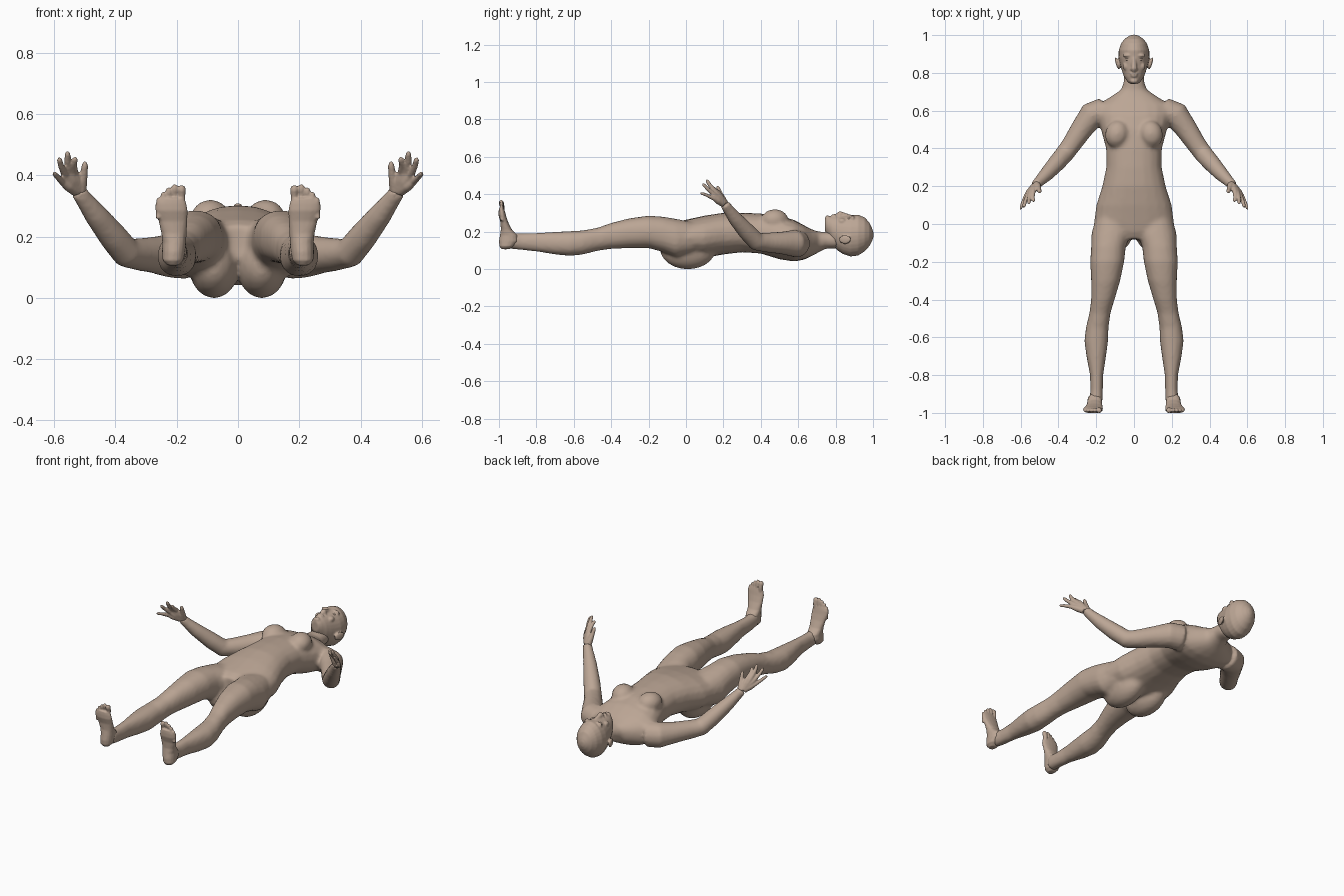
import bpy, bmesh, math
from mathutils import Vector, Matrix

skin = bpy.data.materials.new("skin")
skin.diffuse_color = (0.50, 0.38, 0.30, 1)


def skin_rings(bm, rings):
    """Bridge a list of rings of points and cap both ends."""
    vs = [[bm.verts.new(p) for p in ring] for ring in rings]
    n = len(vs[0])
    for a, b in zip(vs, vs[1:]):
        for i in range(n):
            bm.faces.new((a[i], a[(i + 1) % n], b[(i + 1) % n], b[i]))
    bm.faces.new(vs[0][::-1])
    bm.faces.new(vs[-1])


def oval(n, power=1.0):
    """Unit oval; power below 1 makes it boxier."""
    out = []
    for i in range(n):
        a = 2 * math.pi * i / n
        c, s = math.cos(a), math.sin(a)
        out.append((math.copysign(abs(c) ** power, c), math.copysign(abs(s) ** power, s)))
    return out


def loft_y(bm, stations, side=1, n=20, power=0.9):
    """Sections across y: (x, y, half width, z low, z high)."""
    skin_rings(bm, [[(side * (x + c * w), y, (lo + hi) / 2 + s * (hi - lo) / 2)
                     for c, s in oval(n, power)] for x, y, w, lo, hi in stations])


def loft_z(bm, stations, side=1, n=16):
    """Sections across z: (x, z, half width, y low, y high)."""
    skin_rings(bm, [[(side * (x + c * w), (lo + hi) / 2 + s * (hi - lo) / 2, z)
                     for c, s in oval(n, 0.9)] for x, z, w, lo, hi in stations])


def tube(bm, stations, side=1, n=14):
    """Round limb along a path of (x, y, z, radius)."""
    pts = [Vector(s[:3]) for s in stations]
    rings = []
    for i, p in enumerate(pts):
        t = (pts[min(i + 1, len(pts) - 1)] - pts[max(i - 1, 0)]).normalized()
        u = t.cross(Vector((0.3, 0.5, 0.8))).normalized()
        v = t.cross(u)
        ring = [p + (u * c + v * s) * stations[i][3] for c, s in oval(n)]
        rings.append([(side * q.x, q.y, q.z) for q in ring])
    skin_rings(bm, rings)


def ball(bm, centre, radii, side=1, tilt=0):
    m = (Matrix.Translation((side * centre[0], centre[1], centre[2]))
         @ Matrix.Rotation(side * tilt, 4, 'Z') @ Matrix.Diagonal((*radii, 1)))
    bmesh.ops.create_uvsphere(bm, u_segments=20, v_segments=12, radius=1, matrix=m)


def finish(name, bm, voxel=0, relax=0):
    """Make an object, optionally fusing its overlapping volumes."""
    bmesh.ops.recalc_face_normals(bm, faces=bm.faces)
    me = bpy.data.meshes.new(name)
    bm.to_mesh(me)
    bm.free()
    me.materials.append(skin)
    ob = bpy.data.objects.new(name, me)
    bpy.context.collection.objects.link(ob)
    if voxel:
        r = ob.modifiers.new("fuse", 'REMESH')
        r.mode = 'VOXEL'
        r.voxel_size = voxel
        r.use_smooth_shade = True
        s = ob.modifiers.new("relax", 'SMOOTH')
        s.factor = 0.5
        s.iterations = relax
    return ob


# Body: trunk, neck, legs and arms fused together
bm = bmesh.new()
loft_y(bm, [(0, -.08, .11, .13, .235), (0, -.04, .185, .08, .255), (0, 0, .213, .07, .264),
            (0, .1, .2, .06, .286), (0, .2, .168, .078, .301), (0, .3, .147, .09, .302),
            (0, .4, .148, .083, .297), (0, .5, .175, .052, .285), (0, .58, .2, .04, .262),
            (0, .63, .195, .05, .235), (0, .67, .13, .068, .213), (0, .71, .07, .09, .2),
            (0, .75, .055, .11, .2), (0, .81, .052, .11, .2)])
for s in (1, -1):
    # legs
    loft_y(bm, [(.11, .04, .09, .08, .25), (.12, -.05, .105, .06, .268), (.135, -.12, .092, .09, .28),
                (.142, -.2, .09, .112, .286), (.15, -.3, .077, .112, .272), (.165, -.4, .062, .108, .247),
                (.18, -.47, .056, .098, .222), (.195, -.55, .06, .078, .207), (.2, -.62, .063, .07, .203),
                (.2, -.7, .052, .078, .199), (.198, -.8, .035, .094, .193),
                (.198, -.88, .033, .102, .19), (.202, -.95, .035, .11, .195)], s)
    # arms
    tube(bm, [(.16, .595, .135, .075), (.225, .575, .138, .072), (.275, .505, .14, .06),
              (.325, .43, .142, .053), (.365, .375, .148, .05), (.408, .325, .2, .047),
              (.462, .265, .268, .039), (.505, .222, .325, .029), (.522, .206, .35, .027)], s)
    # buttocks and chest
    ball(bm, (.078, .01, .108), (.084, .15, .109), s)
    ball(bm, (.09, .475, .262), (.063, .073, .058), s, 0.25)
finish("body", bm, .011, 4)

# Head: skull, brow, nose, lips and ears fused together
bm = bmesh.new()
loft_y(bm, [(0, .742, .022, .205, .268), (0, .755, .036, .18, .28), (0, .78, .053, .135, .284),
            (0, .81, .064, .1, .285), (0, .84, .072, .08, .286), (0, .88, .082, .067, .288),
            (0, .92, .081, .072, .291), (0, .955, .069, .095, .276), (0, .98, .05, .122, .25),
            (0, .995, .028, .15, .218), (0, 1.002, .01, .17, .198)], n=28, power=1)
tube(bm, [(0, .885, .278, .011), (0, .85, .287, .013), (0, .823, .295, .016), (0, .812, .287, .014)])
ball(bm, (0, .795, .284), (.021, .006, .011))
ball(bm, (0, .783, .283), (.018, .006, .010))
ball(bm, (0, .757, .272), (.021, .014, .015))
for s in (1, -1):
    ball(bm, (.011, .82, .285), (.009, .009, .011), s)
    ball(bm, (.034, .892, .272), (.026, .009, .016), s)
    ball(bm, (.04, .835, .256), (.02, .022, .016), s)
    ball(bm, (.088, .85, .158), (.009, .034, .024), s, -0.3)
finish("head", bm, .005, 3)

# Eyes
bm = bmesh.new()
for s in (1, -1):
    ball(bm, (.032, .872, .267), (.014, .008, .012), s)
for f in bm.faces:
    f.smooth = True
finish("eyes", bm)

# Hands: palm, four fingers and thumb
bm = bmesh.new()
fingers = [((.534, .172, .408), (.531, .118, .458), .0105), ((.549, .160, .41), (.557, .108, .478), .0105),
           ((.563, .150, .398), (.585, .088, .457), .010), ((.573, .148, .378), (.602, .077, .408), .009)]
for s in (1, -1):
    for base, tip, r in fingers:
        a, b = Vector(base), Vector(tip)
        wrist = Vector((.522, .206, .345)).lerp(a, .12)
        mid = a.lerp(b, .5) + Vector((.004, -.006, .004))
        tube(bm, [(*wrist, .019), (*wrist.lerp(a, .6), .0175), (*a, r * 1.25), (*mid, r),
                  (*a.lerp(b, .88), r * .9), (*b, r * .4)], s, 12)
    tube(bm, [(.515, .21, .345, .02), (.509, .197, .375, .017), (.503, .183, .405, .0125),
              (.5, .172, .432, .0105), (.499, .167, .445, .005)], s, 12)
finish("hands", bm, .0045, 2)

# Feet: heel, sole and five toes
bm = bmesh.new()
toes = [(.184, .367, .0135), (.207, .37, .0105), (.226, .36, .010), (.243, .346, .0095), (.258, .328, .009)]
for s in (1, -1):
    loft_z(bm, [(.212, .106, .018, -.985, -.945), (.212, .122, .034, -.998, -.92),
                (.210, .15, .038, -1.0, -.895), (.208, .18, .039, -.995, -.9),
                (.209, .21, .041, -.99, -.93), (.212, .25, .047, -.992, -.95),
                (.217, .285, .053, -1.002, -.962), (.219, .308, .051, -1.002, -.968),
                (.217, .325, .042, -1.0, -.973)], s)
    for x, z, r in toes:
        tube(bm, [(x + .002, -.984, z - .07, r), (x, -.982, z - .035, r * .9), (x, -.987, z - .015, r * 1.05),
                  (x, -.988, z - .004, r * .85), (x, -.988, z, r * .4)], s, 12)
finish("feet", bm, .0045, 2)
